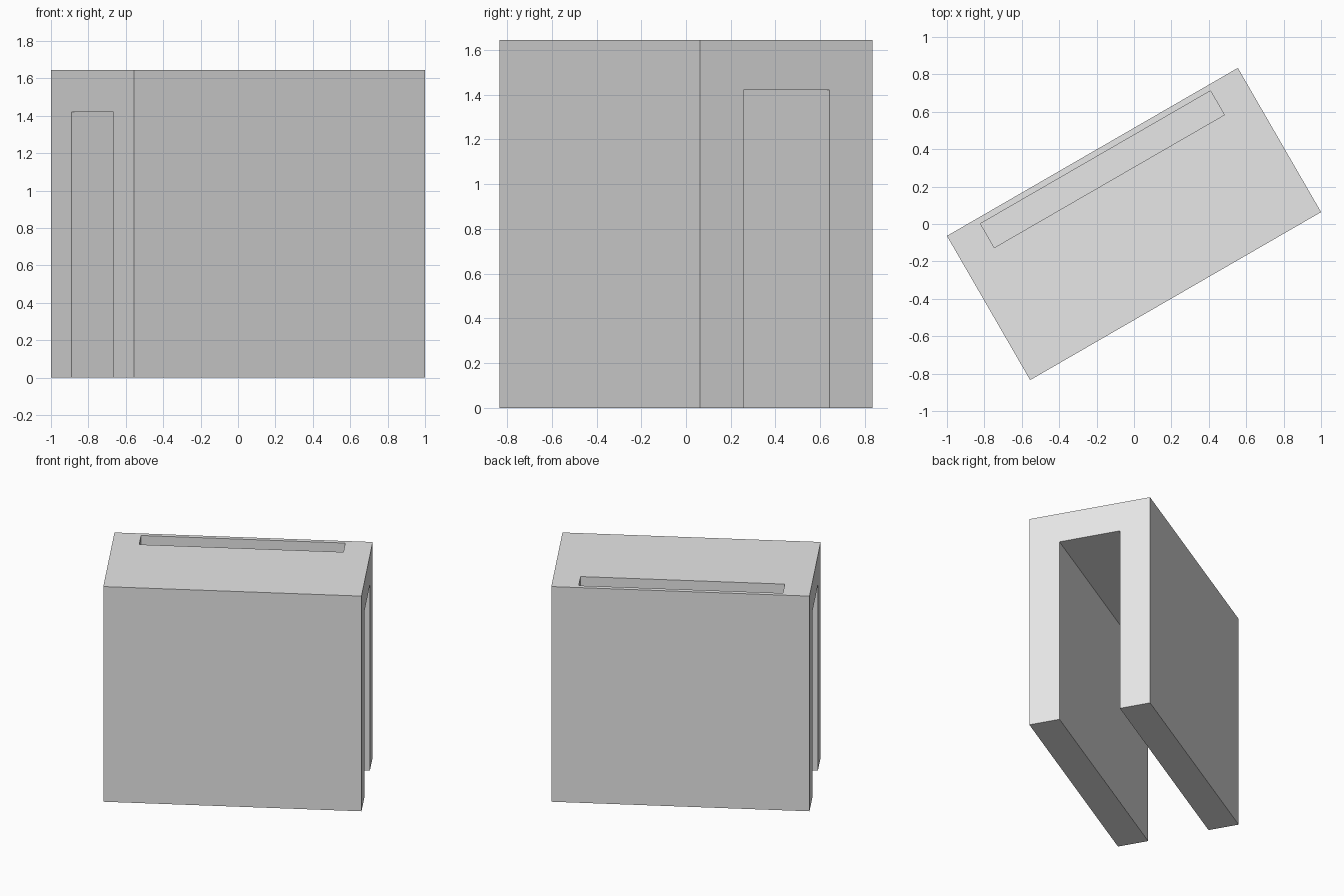
import bpy
import math
from mathutils import Matrix, Vector

if "Cube" in bpy.data.objects:
    bpy.data.objects.remove(bpy.data.objects["Cube"], do_unlink=True)

TURN = Matrix.Rotation(math.radians(30), 4, 'Z')
LENGTH, WIDTH, HEIGHT = 1.796, 0.89, 1.645

grey = bpy.data.materials.new("plain grey")
grey.use_nodes = True
grey.diffuse_color = (0.8, 0.8, 0.8, 1)
grey.node_tree.nodes["Principled BSDF"].inputs["Base Color"].default_value = (0.8, 0.8, 0.8, 1)


def block(name, size, centre):
    """Box in the turned frame: x along the length, y across it."""
    bpy.ops.mesh.primitive_cube_add(size=1)
    ob = bpy.context.object
    ob.name = name
    ob.data.transform(Matrix.Translation(Vector(centre)) @ Matrix.Diagonal((*size, 1)))
    ob.matrix_world = TURN
    ob.data.materials.append(grey)
    return ob


def cut(target, cutter):
    """Subtract a cutter from the target, then discard the cutter."""
    cutter.hide_render = True
    mod = target.modifiers.new(cutter.name, 'BOOLEAN')
    mod.operation = 'DIFFERENCE'
    mod.solver = 'EXACT'
    mod.object = cutter
    bpy.context.view_layer.objects.active = target
    bpy.ops.object.modifier_apply(modifier=mod.name)
    bpy.data.objects.remove(cutter, do_unlink=True)


# Main body
body = block("arched_body", (LENGTH, WIDTH, HEIGHT), (0, 0, HEIGHT / 2))

# Passage open at both ends and below
cut(body, block("passage_cutter", (LENGTH + 0.2, WIDTH / 2, 1.52), (0, 0, 0.66)))

# Long recess in the top, above the rear wall
depth = 0.2
cut(body, block("slot_cutter", (1.42, 0.148, depth * 2), (0, 0.338, HEIGHT)))
